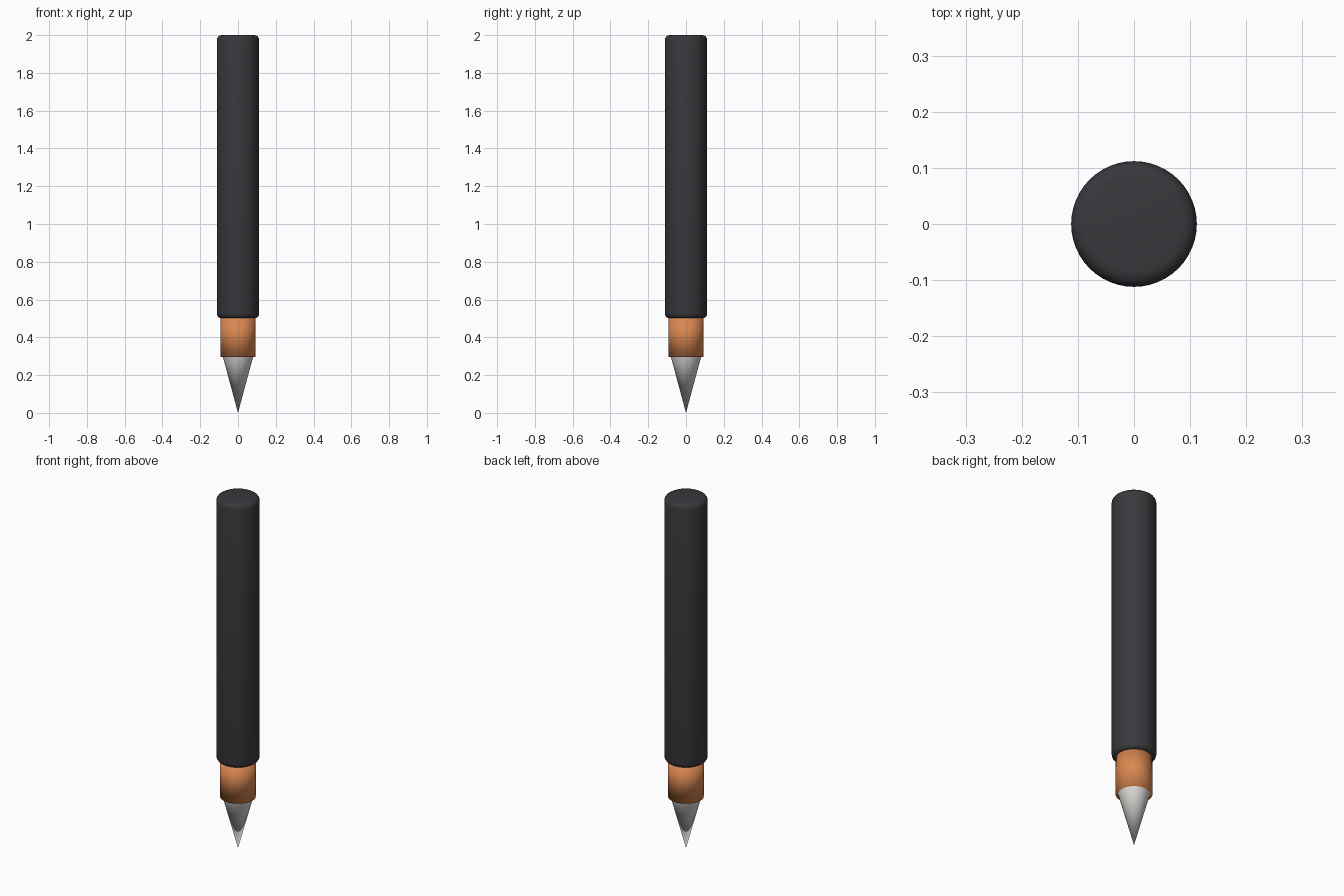
import bpy
import math

cube = bpy.data.objects.get("Cube")
if cube:
    bpy.data.objects.remove(cube, do_unlink=True)


def make_material(name, color):
    mat = bpy.data.materials.new(name)
    mat.use_nodes = True
    mat.diffuse_color = (*color, 1)
    bsdf = next(n for n in mat.node_tree.nodes if n.type == "BSDF_PRINCIPLED")
    bsdf.inputs["Base Color"].default_value = (*color, 1)
    return mat


def round_part(name, bottom, top, r_bottom, r_top, mat):
    """Upright cylinder or cone between two heights."""
    bpy.ops.mesh.primitive_cone_add(
        vertices=48, radius1=r_bottom, radius2=r_top,
        depth=top - bottom, location=(0, 0, (bottom + top) / 2))
    obj = bpy.context.object
    obj.name = name
    obj.data.materials.append(mat)
    return obj


charcoal = make_material("charcoal", (0.04, 0.04, 0.046))
copper = make_material("copper orange", (0.70, 0.24, 0.08))
silver = make_material("pale silver", (0.70, 0.69, 0.66))

# Barrel with rounded rims
barrel = round_part("barrel", 0.5, 2.0, 0.112, 0.112, charcoal)
bevel = barrel.modifiers.new("rounded rims", "BEVEL")
bevel.width = 0.026
bevel.segments = 4
bevel.limit_method = "ANGLE"
bevel.angle_limit = math.radians(40)
bpy.ops.object.shade_smooth()

# Collar, softly shaded over its rim
collar = round_part("collar", 0.295, 0.52, 0.093, 0.093, copper)
bpy.ops.object.shade_smooth()

# Pointed tip, its base seated against the collar
tip = round_part("tip", 0.0, 0.3, 0.0, 0.081, silver)
bpy.ops.object.shade_smooth_by_angle(angle=math.radians(40))
